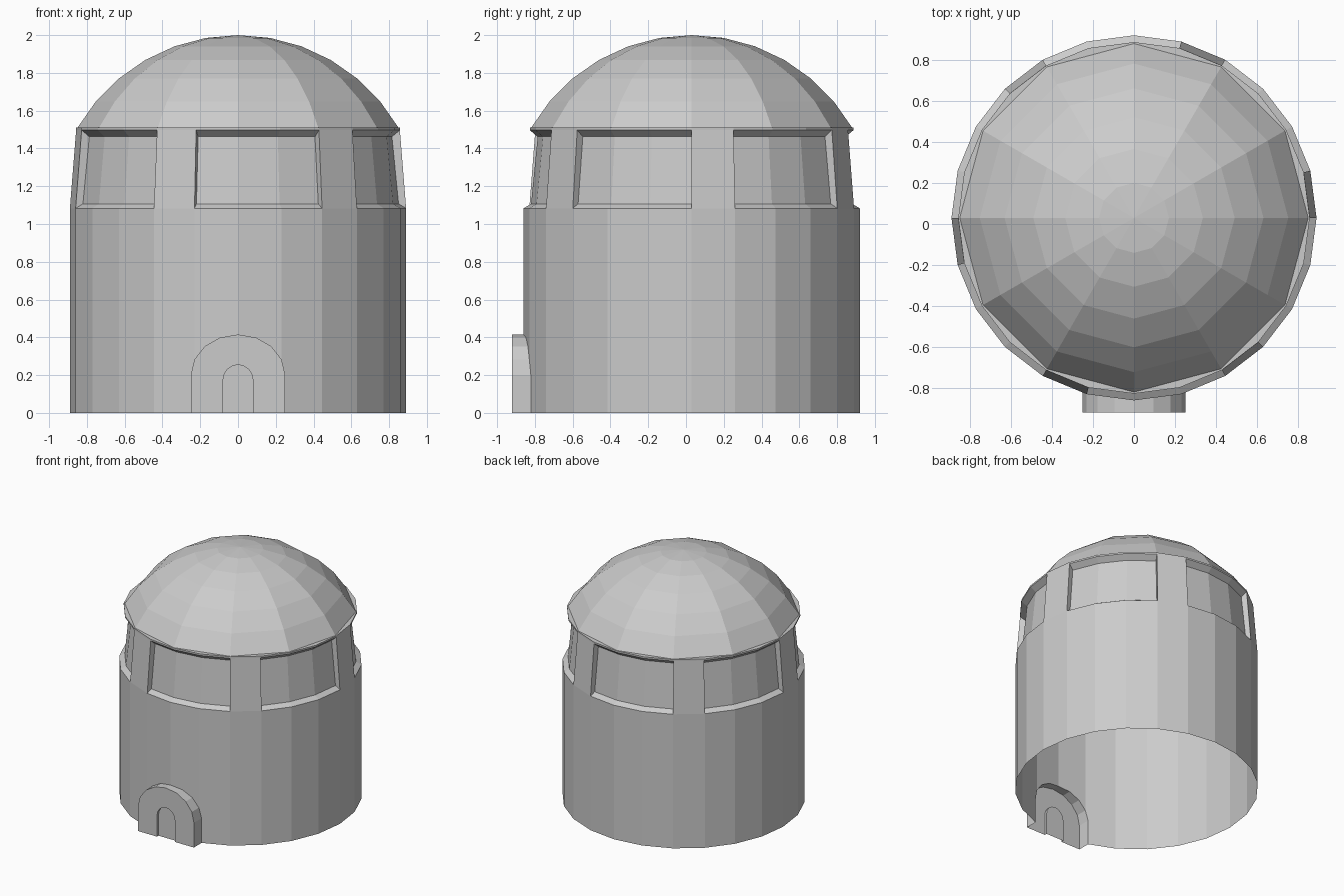
import bpy, bmesh
from math import sin, cos, pi, radians

cube = bpy.data.objects.get("Cube")
if cube:
    bpy.data.objects.remove(cube, do_unlink=True)

CENTRE_Y = 0.03
SEGMENTS = 24

stone = bpy.data.materials.new("plain grey")
stone.use_nodes = True
grey = (0.6, 0.6, 0.6, 1)
stone.diffuse_color = grey
stone.node_tree.nodes["Principled BSDF"].inputs["Base Color"].default_value = grey


def make_object(name, bm):
    bmesh.ops.remove_doubles(bm, verts=bm.verts, dist=0.0005)
    bmesh.ops.recalc_face_normals(bm, faces=bm.faces)
    mesh = bpy.data.meshes.new(name)
    bm.to_mesh(mesh)
    bm.free()
    mesh.materials.append(stone)
    obj = bpy.data.objects.new(name, mesh)
    bpy.context.collection.objects.link(obj)
    return obj


def polar(radius, step, z, count=SEGMENTS):
    # Angle runs from the front (-y) towards +x
    a = 2 * pi * step / count
    return (radius * sin(a), CENTRE_Y - radius * cos(a), z)


def face(bm, points):
    bm.faces.new([bm.verts.new(p) for p in points])


def band(bm, i, low, high):
    face(bm, [polar(low[0], i, low[1]), polar(low[0], i + 1, low[1]),
              polar(high[0], i + 1, high[1]), polar(high[0], i, high[1])])


def arch(name, half_width, spring, rise, bottom, front, back):
    # Round-topped block extruded along y
    outline = [(-half_width, bottom), (half_width, bottom)]
    outline += [(half_width * cos(pi * k / 8), spring + rise * sin(pi * k / 8))
                for k in range(9)]
    bm = bmesh.new()
    f = bm.faces.new([bm.verts.new((x, front, z)) for x, z in outline])
    ext = bmesh.ops.extrude_face_region(bm, geom=[f], use_keep_orig=True)
    moved = [v for v in ext["geom"] if isinstance(v, bmesh.types.BMVert)]
    bmesh.ops.translate(bm, verts=moved, vec=(0, back - front, 0))
    return make_object(name, bm)


# Tower wall with six recessed windows, each three segments wide
base, sill, head, rim = (0.89, -0.1), (0.89, 1.083), (0.857, 1.497), (0.857, 1.51)
pane_low, pane_high = (0.85, 1.107), (0.815, 1.462)
bm = bmesh.new()
for i in range(SEGMENTS):
    band(bm, i, base, sill)
    band(bm, i, head, rim)
    if i % 4 == 2:
        band(bm, i, sill, head)
        for edge in (i, i + 1):
            face(bm, [polar(r, edge, z) for r, z in (sill, pane_low, pane_high, head)])
    else:
        band(bm, i, sill, pane_low)
        band(bm, i, pane_low, pane_high)
        band(bm, i, pane_high, head)
for r, z in (base, rim):
    face(bm, [polar(r, i, z) for i in range(SEGMENTS)])
tower = make_object("tower", bm)

# Porch joined to the wall, with a shallow doorway cut in its front
porch = arch("porch_helper", 0.25, 0.2, 0.215, -0.2, -0.92, -0.6)
doorway = arch("doorway_cutter", 0.08, 0.17, 0.085, -0.3, -1.0, -0.9)
for helper, operation in ((porch, "UNION"), (doorway, "DIFFERENCE")):
    helper.hide_render = True
    mod = tower.modifiers.new(operation.lower(), "BOOLEAN")
    mod.operation = operation
    mod.solver = "EXACT"
    mod.object = helper
bpy.context.view_layer.update()
graph = bpy.context.evaluated_depsgraph_get()
joined = bpy.data.meshes.new_from_object(tower.evaluated_get(graph))
tower.modifiers.clear()
for helper in (porch, doorway):
    bpy.data.objects.remove(helper, do_unlink=True)

# Trim at the ground, leaving the underside open
bm = bmesh.new()
bm.from_mesh(joined)
bmesh.ops.bisect_plane(bm, geom=bm.verts[:] + bm.edges[:] + bm.faces[:],
                       plane_co=(0, 0, 0), plane_no=(0, 0, 1), clear_inner=True)
bm.to_mesh(joined)
bm.free()
tower.data = joined

# Twelve-sided dome, a spherical cap of sixty degrees
DOME_SIDES, DOME_RADIUS = 12, 0.982
rings = [(DOME_RADIUS * sin(radians(t)), 2 - DOME_RADIUS * (1 - cos(radians(t))))
         for t in range(0, 61, 10)]
bm = bmesh.new()
for (r0, z0), (r1, z1) in zip(rings, rings[1:]):
    for i in range(DOME_SIDES):
        points = [polar(r1, i, z1, DOME_SIDES), polar(r1, i + 1, z1, DOME_SIDES),
                  polar(r0, i + 1, z0, DOME_SIDES)]
        if r0 > 0:
            points.append(polar(r0, i, z0, DOME_SIDES))
        face(bm, points)
make_object("dome", bm)
